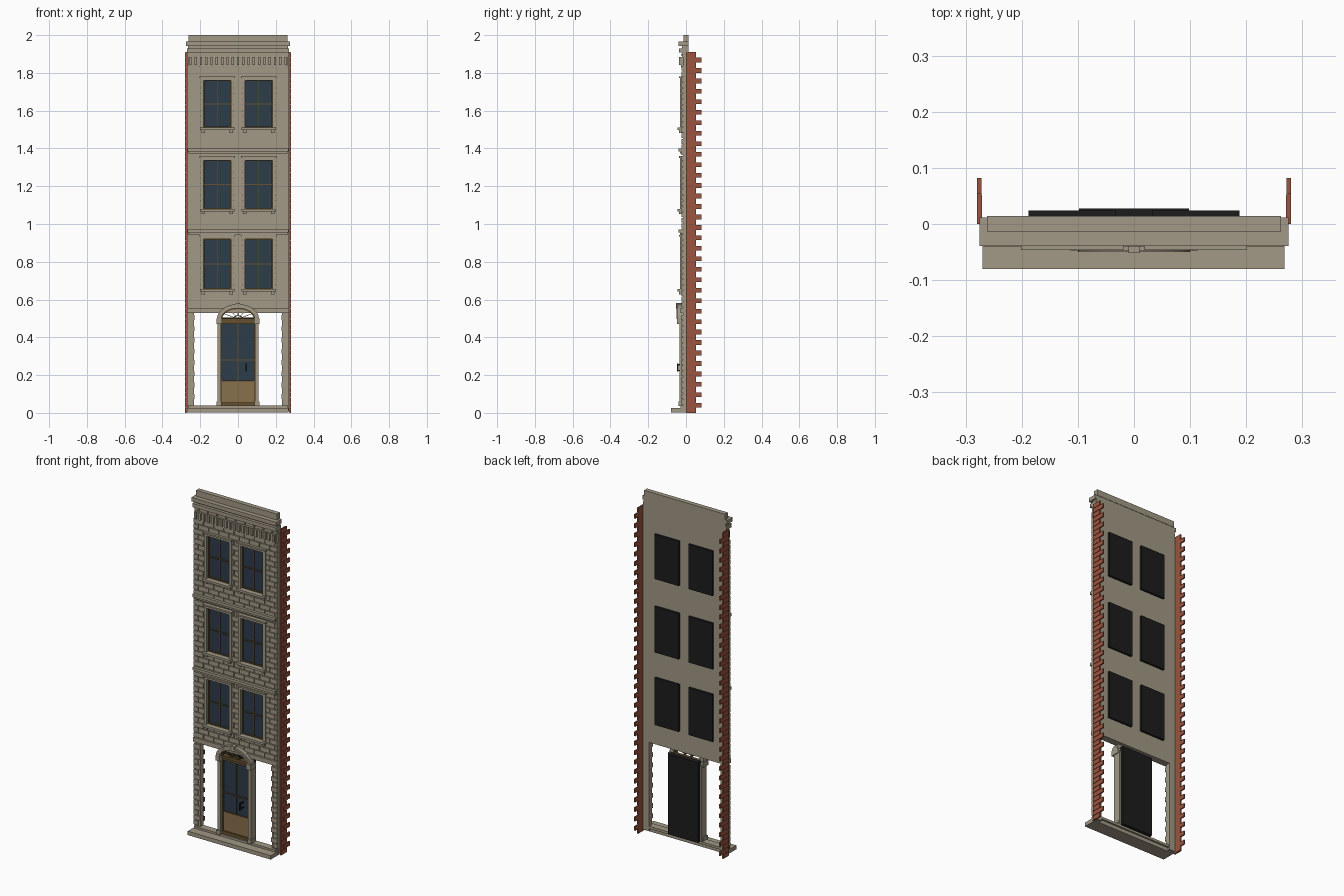
import bpy, bmesh, math

cube = bpy.data.objects.get("Cube")
if cube:
    bpy.data.objects.remove(cube, do_unlink=True)


def material(name, rgb):
    m = bpy.data.materials.new(name)
    m.use_nodes = True
    m.diffuse_color = (*rgb, 1)
    bsdf = next(n for n in m.node_tree.nodes if n.type == 'BSDF_PRINCIPLED')
    bsdf.inputs["Base Color"].default_value = (*rgb, 1)
    bsdf.inputs["Roughness"].default_value = 0.8
    return m


STONE = material("warm grey stone", (0.36, 0.32, 0.24))
BRICK = material("red brick", (0.33, 0.09, 0.05))
GLASS = material("dark blue glass", (0.026, 0.045, 0.065))
WOOD = material("tan wood", (0.25, 0.16, 0.07))
DARKWOOD = material("brown trim", (0.13, 0.08, 0.03))
BLACK = material("black backing", (0.012, 0.012, 0.012))


def finish(name, bm, mat):
    bmesh.ops.recalc_face_normals(bm, faces=bm.faces)
    me = bpy.data.meshes.new(name)
    bm.to_mesh(me)
    bm.free()
    me.materials.append(mat)
    ob = bpy.data.objects.new(name, me)
    bpy.context.collection.objects.link(ob)
    return ob


def boxes(name, mat, spans):
    """One object made of boxes, each given as x0, x1, y0, y1, z0, z1."""
    bm = bmesh.new()
    for x0, x1, y0, y1, z0, z1 in spans:
        vs = bmesh.ops.create_cube(bm, size=1)["verts"]
        for v in vs:
            v.co = (x1 if v.co.x > 0 else x0,
                    y1 if v.co.y > 0 else y0,
                    z1 if v.co.z > 0 else z0)
    return finish(name, bm, mat)


def mirrored(spans):
    return spans + [(-b, -a, *rest) for a, b, *rest in spans]


def arch(name, mat, outer, inner, zc, y0, y1, steps=20):
    """Half ring extruded in depth; outer and inner are (width, height) radii."""
    bm = bmesh.new()
    ring = []
    for i in range(steps + 1):
        a = math.pi * i / steps
        c, s = math.cos(a), math.sin(a)
        ring.append([bm.verts.new((r[0] * c, y, zc + r[1] * s))
                     for r, y in ((outer, y0), (outer, y1), (inner, y1), (inner, y0))])
    for p, q in zip(ring, ring[1:]):
        for k in range(4):
            n = (k + 1) % 4
            bm.faces.new((p[k], p[n], q[n], q[k]))
    bm.faces.new(ring[0])
    bm.faces.new(ring[-1])
    return finish(name, bm, mat)


HALF = 0.271                              # half width of the facade
BACK, CORE, FACE = 0.012, -0.017, -0.024  # back, mortar and stone planes
WIN_X, WIN_W = 0.11, 0.072                # window centre and half width
FLOORS = [(0.655, 0.92), (1.08, 1.337), (1.51, 1.76)]
GROUND_TOP = 0.53

# Facade wall: a grid of cells, leaving out the openings, extruded in depth
holes = [(s * WIN_X - WIN_W, s * WIN_X + WIN_W, a, b)
         for a, b in FLOORS for s in (-1, 1)]
holes.append((-0.232, 0.232, 0, GROUND_TOP))
xs = sorted({-HALF, HALF} | {round(v, 4) for h in holes for v in h[:2]})
zs = sorted({0.01, 1.925} | {v for h in holes for v in h[2:] if v > 0})
bm = bmesh.new()
for x0, x1 in zip(xs, xs[1:]):
    for z0, z1 in zip(zs, zs[1:]):
        cx, cz = (x0 + x1) / 2, (z0 + z1) / 2
        if not any(a < cx < b and c < cz < d for a, b, c, d in holes):
            bm.faces.new([bm.verts.new((x, BACK, z))
                          for x, z in ((x0, z0), (x1, z0), (x1, z1), (x0, z1))])
bmesh.ops.remove_doubles(bm, verts=bm.verts, dist=0.0005)
ext = bmesh.ops.extrude_face_region(bm, geom=bm.faces[:])["geom"]
for v in ext:
    if isinstance(v, bmesh.types.BMVert):
        v.co.y = CORE
bmesh.ops.dissolve_limit(bm, angle_limit=0.02, verts=bm.verts, edges=bm.edges)
finish("facade_wall", bm, STONE)

# Stone blocks in running bond, clipped around the window surrounds
ROW, LONG, GAP = 0.0298, 0.066, 0.004
blocks = []
for r in range(43):
    z = 0.56 + r * ROW
    mid = z + ROW / 2
    spans = [(-HALF, HALF)]
    if any(a - 0.015 < mid < b + 0.015 for a, b in FLOORS):
        spans = [(-HALF, -0.198), (-0.022, 0.022), (0.198, HALF)]
    for a, b in spans:
        x = -HALF - (r % 2) * LONG / 2
        while x < b:
            p, q = max(a, x), min(b, x + LONG - GAP)
            if q - p > 0.006:
                blocks.append((p, q, FACE, CORE + 0.002, z, z + ROW - GAP))
            x += LONG
boxes("stone_blocks", STONE, blocks)

# Ground floor corner piers
quoins = []
for r in range(16):
    z = 0.045 + r * ROW
    quoins.append((0.231 if r % 2 else 0.243, HALF, FACE, CORE + 0.002, z, z + ROW - GAP))
boxes("pier_blocks", STONE, mirrored(quoins))

# Bands and cornice
boxes("ground_beam", STONE, [(-HALF, HALF, -0.028, 0.0, GROUND_TOP, 0.556)])
boxes("string_courses", STONE, [
    s for z in (0.955, 1.385) for s in (
        (-0.268, 0.268, -0.04, CORE, z, z + 0.016),
        (-0.262, 0.262, -0.032, CORE, z - 0.012, z))])
boxes("cornice", STONE, [
    (-0.262, 0.262, -0.026, CORE, 1.83, 1.885),
    (-0.268, 0.268, -0.02, BACK, 1.885, 1.908),
    (-0.271, 0.271, -0.036, BACK, 1.908, 1.93),
    (-0.266, 0.266, -0.02, BACK, 1.93, 1.942),
    (-0.275, 0.275, -0.039, BACK, 1.942, 1.965)])
boxes("parapet", STONE, [(-0.262, 0.262, -0.013, 0.014, 1.965, 2.0)])
boxes("cornice_brackets", STONE, [
    (x - 0.006, x + 0.006, -0.037, -0.024, 1.842, 1.885)
    for x in (-0.252 + i * 0.028 for i in range(19))])
boxes("frieze_studs", STONE, [
    (x - 0.004, x + 0.004, -0.026, -0.018, 1.891, 1.9)
    for x in (-0.24 + i * 0.06 for i in range(9))])

# Windows
surround, trim, panes, backing = [], [], [], []
for a, b in FLOORS:
    mid = (a + b) / 2
    for c in (-WIN_X, WIN_X):
        l, r = c - WIN_W, c + WIN_W
        surround += [
            (l - 0.017, l, -0.031, -0.008, a, b),
            (r, r + 0.017, -0.031, -0.008, a, b),
            (l - 0.017, r + 0.017, -0.031, -0.008, b, b + 0.013),
            (l - 0.023, r + 0.023, -0.038, -0.015, b + 0.013, b + 0.022),
            (l - 0.019, r + 0.019, -0.046, -0.008, a - 0.013, a),
            (l - 0.012, l + 0.006, -0.036, -0.015, a - 0.027, a - 0.013),
            (r - 0.006, r + 0.012, -0.036, -0.015, a - 0.027, a - 0.013)]
        trim += [
            (l, l + 0.004, -0.017, -0.006, a, b),
            (r - 0.004, r, -0.017, -0.006, a, b),
            (l, r, -0.017, -0.006, b - 0.004, b),
            (l, r, -0.017, -0.006, a, a + 0.005),
            (c - 0.002, c + 0.002, -0.014, -0.006, a, b),
            (l, r, -0.015, -0.006, mid - 0.0025, mid + 0.0025)]
        panes.append((l, r, -0.009, -0.004, a, b))
        backing.append((l - 0.006, r + 0.006, 0.008, 0.024, a - 0.006, b + 0.006))
boxes("window_surrounds", STONE, surround)
boxes("window_bars", DARKWOOD, trim)
boxes("window_panes", GLASS, panes)
boxes("window_backing", BLACK, backing)

# Base slab and sill rail
boxes("base_slab", STONE, [(-0.27, 0.268, -0.08, 0.0, 0.003, 0.026)])
boxes("sill_rail", STONE, [(-0.265, 0.265, -0.03, 0.01, 0.024, 0.038)])

# Door surround with arched hood
boxes("door_pilasters", STONE, mirrored([
    (0.09, 0.109, -0.034, 0.01, 0.036, 0.48),
    (0.088, 0.113, -0.04, 0.005, 0.036, 0.06),
    (0.086, 0.114, -0.047, 0.005, 0.47, 0.5)]))
arch("door_hood", STONE, (0.111, 0.078), (0.088, 0.056), 0.498, -0.047, -0.006)
arch("door_hood_bead", STONE, (0.1, 0.068), (0.09, 0.058), 0.498, -0.05, -0.04)
boxes("hood_keystone", STONE, [(-0.01, 0.01, -0.052, -0.01, 0.553, 0.583)])

# Fanlight above the door
arch("fanlight_rim", DARKWOOD, (0.088, 0.056), (0.083, 0.051), 0.498, -0.03, -0.018)
arch("fanlight_hub", DARKWOOD, (0.026, 0.017), (0.02, 0.012), 0.5, -0.03, -0.018, 10)
for i in range(1, 6):
    a = math.pi * i / 6
    ex, ez = 0.086 * math.cos(a), 0.054 * math.sin(a)
    spoke = boxes("fanlight_spoke", DARKWOOD,
                  [(0.016, math.hypot(ex, ez), -0.028, -0.02, -0.0015, 0.0015)])
    spoke.rotation_euler.y = -math.atan2(ez, ex)
    spoke.location.z = 0.498

# Door
boxes("door_transom", DARKWOOD, [
    (-0.092, 0.092, -0.026, 0.01, 0.484, 0.5),
    (-0.09, 0.09, -0.02, 0.01, 0.47, 0.484)])
boxes("door_glass", GLASS, [(-0.09, 0.09, -0.01, 0.0, 0.17, 0.472)])
boxes("door_panel", WOOD, [(-0.09, 0.09, -0.014, 0.0, 0.055, 0.17)])
boxes("door_bars", DARKWOOD, mirrored([(0.085, 0.09, -0.018, 0.0, 0.055, 0.47)]) + [
    (-0.002, 0.002, -0.016, 0.0, 0.17, 0.47),
    (-0.09, 0.09, -0.016, 0.0, 0.277, 0.282),
    (-0.09, 0.09, -0.018, 0.0, 0.166, 0.171),
    (-0.09, 0.09, -0.022, 0.01, 0.038, 0.056)])
boxes("door_handle", BLACK, [
    (0.041, 0.047, -0.047, -0.041, 0.218, 0.262),
    (0.041, 0.047, -0.043, -0.008, 0.222, 0.228),
    (0.041, 0.047, -0.043, -0.008, 0.252, 0.258)])
boxes("door_backing", BLACK, [(-0.098, 0.098, 0.0, 0.028, 0.036, 0.505)])

# Toothed red brick returns on both sides
bricks = [(0.271, 0.277, 0.0, 0.052, 0.003, 1.91)]
PITCH = 0.0277
for r in range(69):
    z0, z1 = r * PITCH, (r + 1) * PITCH - 0.003
    splits = ((0.0, 0.023), (0.026, 0.082)) if r % 2 else ((0.0, 0.054),)
    bricks += [(0.272, 0.28, a, b, z0, z1) for a, b in splits]
boxes("brick_returns", BRICK, mirrored(bricks))
